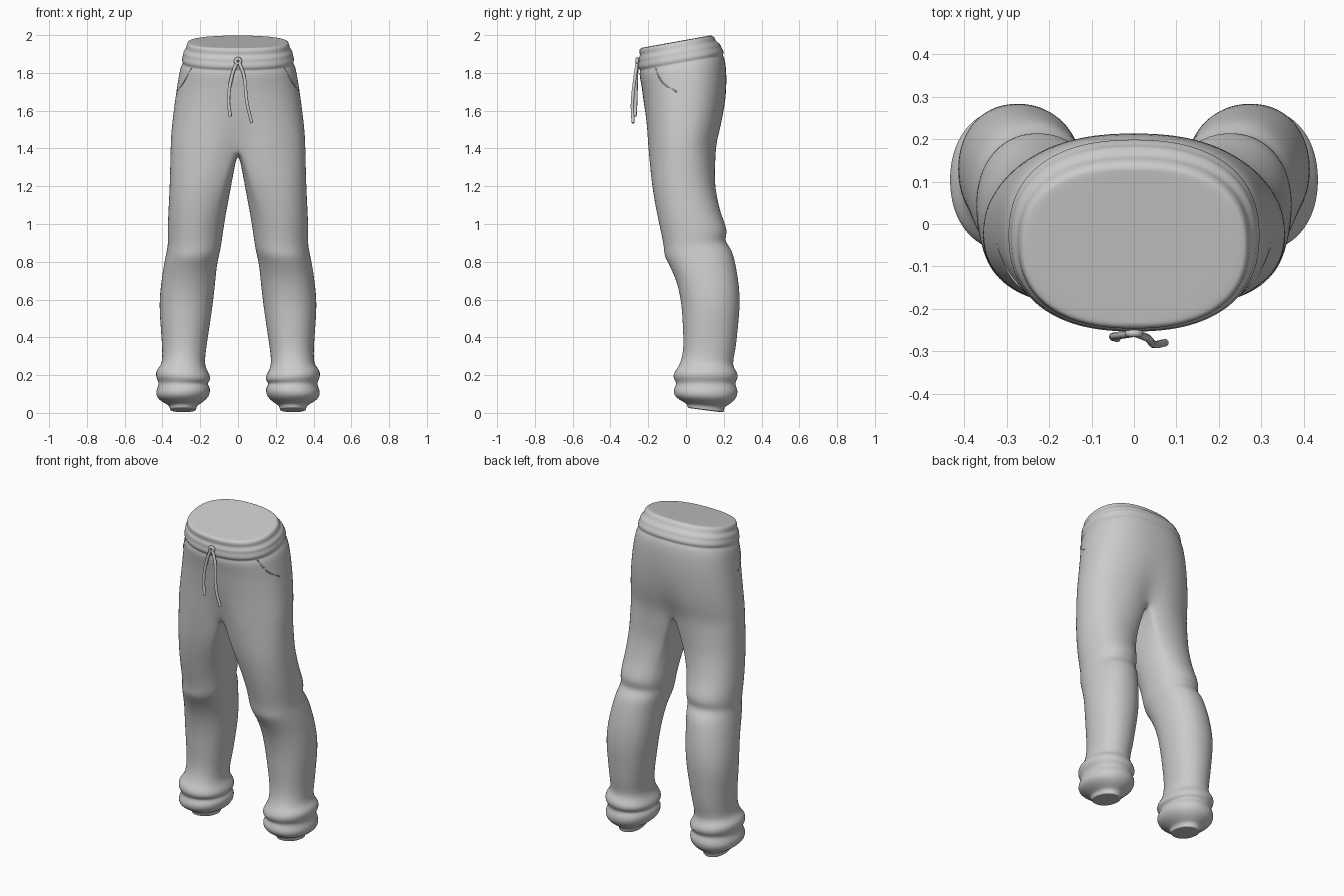
import bpy, bmesh, math
from mathutils import Vector
from mathutils.bvhtree import BVHTree

if "Cube" in bpy.data.objects:
    bpy.data.objects.remove(bpy.data.objects["Cube"])

ARC, INNER = 16, 9          # segments on the outer arc, points on the inner thigh
PHI = math.radians(40)


def sup(a, n):
    """Unit superellipse point."""
    c, s = math.cos(a), math.sin(a)
    return (math.copysign(abs(c) ** (2 / n), c), math.copysign(abs(s) ** (2 / n), s))


def half_arc(x0, x1, yf, yb, dent=0.0):
    """Half outline from front centre, round the hip, to back centre."""
    pts = []
    for i in range(ARC + 1):
        u, v = sup(-math.pi / 2 + math.pi * i / ARC, 2.35)
        x = x0 if i in (0, ARC) else x0 + (x1 - x0) * max(u, 0)
        y = (yf + yb) / 2 + (yb - yf) / 2 * v
        pts.append((x, y * (1 - dent * math.exp(-((x - x0) / 0.07) ** 2))))
    return pts


def leg_ring(x0, x1, yf, yb, t):
    """Closed leg outline, blended from a D shape (t=0) to an oval (t=1)."""
    d = half_arc(x0, x1, yf, yb, .22 * (1 - t))
    fr = [j / (INNER + 1) for j in range(1, INNER + 1)]
    d += [(x0, d[ARC][1] * (1 - f) + d[0][1] * f) for f in fr]
    angs = [-math.pi / 2 - PHI + (math.pi + 2 * PHI) * i / ARC for i in range(ARC + 1)]
    angs += [math.pi / 2 + PHI + (math.pi - 2 * PHI) * f for f in fr]
    ring = []
    for (dx, dy), a in zip(d, angs):
        u, v = sup(a, 2.15)
        ex = (x0 + x1) / 2 + (x1 - x0) / 2 * u
        ey = (yf + yb) / 2 + (yb - yf) / 2 * v
        ring.append((dx + (ex - dx) * t, dy + (ey - dy) * t))
    return ring


# Waist and hips: z, half width, front y, back y
hips = [(1.973, .266, -.246, .14), (1.918, .292, -.255, .185), (1.87, .30, -.256, .204),
        (1.76, .319, -.235, .217), (1.6, .343, -.22, .21), (1.47, .356, -.215, .182)]
# Thigh, knee and shin: z, inner x, outer x, front y, back y
legs = [(1.41, 0, .358, -.213, .17), (1.2, .036, .363, -.186, .157),
        (1.05, .065, .371, -.155, .185), (.95, .08, .375, -.13, .227),
        (.895, .088, .371, -.118, .201), (.85, .096, .38, -.117, .242),
        (.795, .11, .392, -.09, .26), (.7, .12, .407, -.05, .28),
        (.58, .132, .42, -.024, .289), (.33, .17, .401, -.012, .264)]
# Gathered ankle: z, inset from the widest fold
cuff = [(.25, .032), (.215, 0), (.18, -.003), (.156, .02), (.125, -.003), (.08, .004),
        (.05, .05), (.04, .07), (.022, .074), (.015, .075), (.014, .09)]


def at(table, z):
    """Row of the table at height z, linearly interpolated."""
    for a, b in zip(table, table[1:]):
        if z >= b[0]:
            f = (a[0] - z) / (a[0] - b[0])
            return [p + (q - p) * f for p, q in zip(a[1:], b[1:])]
    return list(table[-1][1:])


def smoothbump(z, c, w):
    return math.exp(-((z - c) / w) ** 2)


bm = bmesh.new()


def strip(a, b, closed):
    n = len(a)
    for i in range(n if closed else n - 1):
        j = (i + 1) % n
        vs = list(dict.fromkeys([a[i], b[i], b[j], a[j]]))
        if len(vs) > 2:
            bm.faces.new(vs)


# Waistband with stitched grooves, then hips with a cleft toward the crotch
rows = []
for z in (1.975, 1.972, 1.955, 1.937, 1.92, 1.903, 1.888, 1.87, 1.857, 1.84, 1.76, 1.65, 1.55, 1.47):
    w, yf, yb = at(hips, min(z, 1.973))
    g = .009 * smoothbump(z, 1.937, .008) + .004 * smoothbump(z, 1.903, .008)
    g += .012 * smoothbump(z, 1.857, .009) + (.011 if z > 1.973 else 0)
    tilt = .18 * min(1, max(0, (z - 1.57) / .26))
    dent = max(0, (1.6 - z) * 1.1)
    rows.append([bm.verts.new((x, y, z + tilt * y))
                 for x, y in half_arc(0, w - g, yf + g, yb - g, dent)])
# Flat lid over the waist, ending on the centre line
top = rows[0]
lid = [top[0]] + [bm.verts.new((0, v.co.y, v.co.z)) for v in top[1:-1]] + [top[-1]]
rows.insert(0, lid)

# Leg rings, the first one carrying the crotch seam
levels = list(legs)
levels.insert(1, (1.3, *at(legs, 1.3)))
levels.insert(-1, (.45, *at(legs, .45)))
levels += [(z, .147 + d, .435 - d, -.067 + d, .275 - d) for z, d in cuff]
rings = []
for k, (z, x0, x1, yf, yb) in enumerate(levels):
    xc, yc = (x0 + x1) / 2, (yf + yb) / 2
    t = min(1, (1.41 - z) / .3)
    sy = .12 * smoothbump(z, .87, .1) - .15 * max(0, 1 - z / .1)
    sx = .1 * smoothbump(z, .21, .04) - .08 * smoothbump(z, .11, .03)
    ring = []
    for i, (x, y) in enumerate(leg_ring(x0, x1, yf, yb, t)):
        dip = .03 * math.sin(math.pi * (i - ARC) / (INNER + 1)) if k == 0 and i > ARC else 0
        ring.append(bm.verts.new((x, y, z + sy * (y - yc) + sx * (x - xc) - dip)))
    rings.append(ring)
rows.append(rings[0][:ARC + 1])
for a, b in zip(rows, rows[1:]):
    strip(a, b, False)
for a, b in zip(rings, rings[1:]):
    strip(a, b, True)
bm.faces.new(rings[-1])
bmesh.ops.recalc_face_normals(bm, faces=bm.faces)
for f in bm.faces:
    f.smooth = True
mesh = bpy.data.meshes.new("trousers")
bm.to_mesh(mesh)
bm.free()
trousers = bpy.data.objects.new("trousers", mesh)
bpy.context.collection.objects.link(trousers)
mir = trousers.modifiers.new("mirror", 'MIRROR')
mir.merge_threshold = .0005
sub = trousers.modifiers.new("smooth", 'SUBSURF')
sub.levels = sub.render_levels = 2
bpy.context.view_layer.update()
surface = BVHTree.FromObject(trousers, bpy.context.evaluated_depsgraph_get())


def cord(name, pts, radius, closed=False):
    """Smooth round tube through the points."""
    cu = bpy.data.curves.new(name, 'CURVE')
    cu.dimensions = '3D'
    cu.bevel_depth, cu.bevel_resolution, cu.resolution_u = radius, 2, 6
    cu.use_fill_caps = True
    sp = cu.splines.new('BEZIER')
    sp.bezier_points.add(len(pts) - 1)
    for bp, p in zip(sp.bezier_points, pts):
        bp.co = p
        bp.handle_left_type = bp.handle_right_type = 'AUTO'
    sp.use_cyclic_u = closed
    ob = bpy.data.objects.new(name, cu)
    bpy.context.collection.objects.link(ob)


# Pocket edges laid on the hips
for side, label in ((1, "right"), (-1, "left")):
    path = [(.25, -.165, 1.825), (.29, -.125, 1.75), (.33, -.05, 1.70)]
    cord(label + "_pocket_edge",
         [surface.find_nearest(Vector((x * side, y, z)))[0] for x, y, z in path], .004)

# Drawstring: knot and two hanging ends
cord("drawstring_knot", [(.013 * math.cos(a), -.258, 1.862 + .013 * math.sin(a))
                         for a in (0, math.pi / 2, math.pi, math.pi * 1.5)], .009, True)
cord("drawstring_left", [(-.004, -.258, 1.86), (-.03, -.262, 1.79),
                         (-.05, -.266, 1.65), (-.04, -.27, 1.57)], .009)
cord("drawstring_right", [(.004, -.258, 1.86), (.03, -.268, 1.79),
                          (.048, -.284, 1.64), (.073, -.28, 1.535)], .009)
